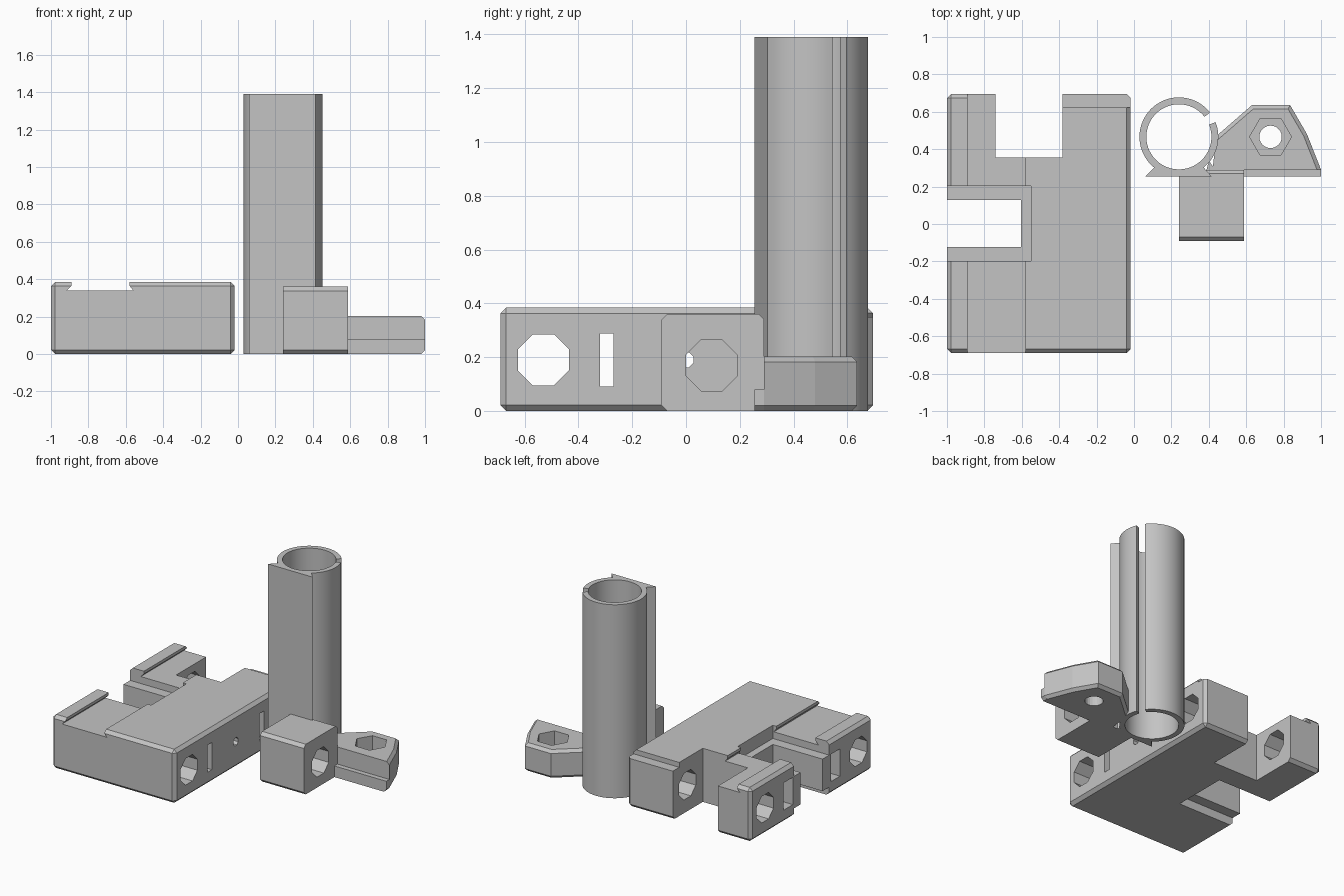
import bpy, bmesh, math
from mathutils import Vector

if "Cube" in bpy.data.objects:
    bpy.data.objects.remove(bpy.data.objects["Cube"], do_unlink=True)

grey = bpy.data.materials.new("plain grey")
grey.use_nodes = True
grey.diffuse_color = (0.55, 0.55, 0.55, 1)
grey.node_tree.nodes["Principled BSDF"].inputs["Base Color"].default_value = grey.diffuse_color


def prism(name, points, axis, lo, hi, chamfer=0, rule=None):
    """Extrude a flat outline along an axis, with optional chamfered edges."""
    place = {"x": lambda u, v, w: (w, u, v),
             "y": lambda u, v, w: (u, w, v),
             "z": lambda u, v, w: (u, v, w)}[axis]
    bm = bmesh.new()
    a = [bm.verts.new(place(u, v, lo)) for u, v in points]
    b = [bm.verts.new(place(u, v, hi)) for u, v in points]
    bm.faces.new(a)
    bm.faces.new(b[::-1])
    n = len(points)
    for i in range(n):
        j = (i + 1) % n
        bm.faces.new((a[i], b[i], b[j], a[j]))
    bmesh.ops.recalc_face_normals(bm, faces=bm.faces)
    if chamfer:
        edges = [e for e in bm.edges if rule is None or rule(e)]
        bmesh.ops.bevel(bm, geom=edges, offset=chamfer, segments=1,
                        profile=0.5, affect='EDGES')
    me = bpy.data.meshes.new(name)
    bm.to_mesh(me)
    bm.free()
    me.materials.append(grey)
    ob = bpy.data.objects.new(name, me)
    bpy.context.collection.objects.link(ob)
    return ob


def rect(u0, u1, v0, v1):
    return [(u0, v0), (u1, v0), (u1, v1), (u0, v1)]


def ring(cu, cv, r, n, turn=0.0):
    return [(cu + r * math.cos(turn + math.tau * i / n),
             cv + r * math.sin(turn + math.tau * i / n)) for i in range(n)]


def cut(ob, points, axis, lo, hi):
    """Subtract a prism and discard the cutter."""
    tool = prism("cutter", points, axis, lo, hi)
    tool.hide_render = True
    mod = ob.modifiers.new("cut", 'BOOLEAN')
    mod.operation = 'DIFFERENCE'
    mod.solver = 'EXACT'
    mod.object = tool
    bpy.context.view_layer.objects.active = ob
    bpy.ops.object.modifier_apply(modifier=mod.name)
    bpy.data.objects.remove(tool, do_unlink=True)


def smooth(ob):
    bpy.ops.object.select_all(action='DESELECT')
    ob.select_set(True)
    bpy.context.view_layer.objects.active = ob
    bpy.ops.object.shade_smooth_by_angle(angle=math.radians(25))


OCT = math.pi / 8

# Carriage body: chamfered slab with a rear notch and a side slot
body = prism("carriage_body", rect(-1, -0.018, -0.69, 0.695), "z", 0, 0.385, 0.022)
cut(body, rect(-0.74, -0.382, 0.355, 0.8), "z", -0.1, 0.5)
cut(body, rect(-1.1, -0.605, -0.122, 0.128), "z", -0.1, 0.5)
for lo, hi in ((0.29, 0.5), (-0.1, 0.06)):
    cut(body, rect(-1.1, -0.552, -0.197, 0.203), "z", lo, hi)
# Dovetail channel along the top, and lowered rear lug
cut(body, [(-0.915, 0.34), (-0.56, 0.34), (-0.58, 0.365), (-0.58, 0.5),
           (-0.89, 0.5), (-0.89, 0.365)], "y", -0.8, 0.8)
cut(body, rect(-0.5, 0.1, 0.622, 0.8), "z", 0.35, 0.5)
# Octagonal rod holes, strap slots and the centre screw hole
for s in (-1, 1):
    cut(body, ring(s * 0.53, 0.19, 0.103, 8, OCT), "x", -1.2, 0.2)
    cut(body, rect(*sorted((s * 0.27, s * 0.32)), 0.092, 0.288), "x", -1.2, 0.2)
    cut(body, rect(*sorted((s * 0.215, s * 0.32)), 0.092, 0.288), "x", -1.2, -0.78)
cut(body, ring(0, 0.19, 0.03, 8, OCT), "x", -0.7, 0.2)

# Split tube: C-shaped outline with a narrow slit
CX, CY, OUTER, INNER, HEIGHT = 0.24, 0.466, 0.211, 0.174, 1.39


def arc(r, start, end, n=64):
    return [(CX + r * math.cos(start + (end - start) * i / n),
             CY + r * math.sin(start + (end - start) * i / n)) for i in range(n + 1)]


A0, A1 = math.radians(38), math.radians(22 + 360)
tube = prism("split_tube", arc(OUTER, A0, A1) + arc(INNER, A1, A0), "z", 0, HEIGHT)
smooth(tube)

# Dovetail rail on the tube front
rail = prism("tube_rail", [(0.06, 0.255), (0.415, 0.255), (0.365, 0.31), (0.115, 0.31)],
             "z", 0, HEIGHT)
cut(rail, ring(CX, CY, INNER + 0.002, 64), "z", -0.1, 1.5)

# Front block with an octagonal rod hole
block = prism("rod_block", [(-0.07, 0), (0.255, 0), (0.255, 0.08), (0.29, 0.08),
                            (0.29, 0.34), (0.27, 0.36), (-0.07, 0.36),
                            (-0.092, 0.338), (-0.092, 0.022)], "x", 0.24, 0.588)
cut(block, ring(0.095, 0.17, 0.103, 8, OCT), "x", 0.1, 0.7)
cut(block, ring(CX, CY, INNER + 0.002, 64), "z", -0.1, 0.5)


# Side wing with chamfered outer rims
def outer_rim(edge):
    a, b = (v.co for v in edge.verts)
    return abs(a.z - b.z) < 0.001 and (a + b).y / 2 > 0.3 and (a + b).x / 2 > 0.5


wing = prism("side_wing", [(0.42, 0.29), (1.0, 0.29), (0.925, 0.48), (0.835, 0.635),
                           (0.63, 0.635), (0.44, 0.47)], "z", 0, 0.203, 0.02, outer_rim)
cut(wing, ring(0.73, 0.466, 0.112, 6), "z", 0.1, 0.4)
cut(wing, ring(0.73, 0.466, 0.06, 24), "z", -0.1, 0.4)
flange = prism("wing_flange", [(0.38, 0), (0.98, 0), (1.0, 0.02), (1.0, 0.08), (0.38, 0.08)],
               "y", 0.255, 0.29)
# Upper web joining tube, wing and block
web = prism("wing_web", [(0.38, 0.257), (0.588, 0.257), (0.588, 0.29), (0.42, 0.31),
                         (0.4, 0.34)], "z", 0.08, 0.203)
